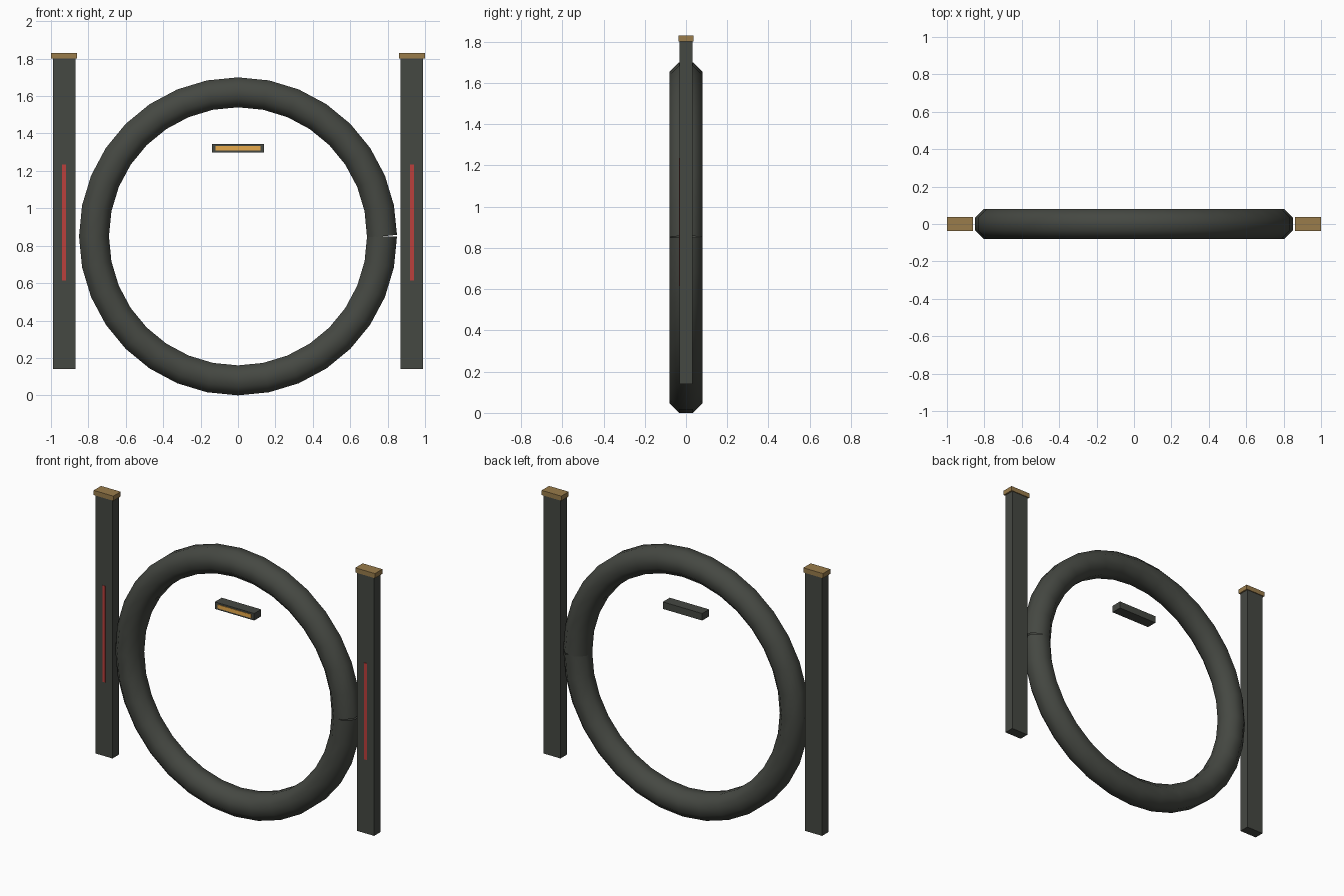
import bpy, bmesh, math

if "Cube" in bpy.data.objects:
    bpy.data.objects.remove(bpy.data.objects["Cube"])


def material(name, rgb):
    m = bpy.data.materials.new(name)
    m.diffuse_color = (*rgb, 1)
    m.use_nodes = True
    m.node_tree.nodes["Principled BSDF"].inputs["Base Color"].default_value = m.diffuse_color
    return m


DARK = material("dark_metal", (0.06, 0.065, 0.055))
BRONZE = material("bronze", (0.32, 0.2, 0.07))
RED = material("red_glow", (0.5, 0.05, 0.045))
AMBER = material("amber_glow", (0.8, 0.4, 0.07))


def box(name, center, size, mat):
    bpy.ops.mesh.primitive_cube_add(size=1, location=center)
    ob = bpy.context.object
    ob.name = name
    ob.scale = size
    bpy.ops.object.transform_apply(location=False, rotation=False, scale=True)
    ob.data.materials.append(mat)
    return ob


# Octagonal tube swept round a full turn, left split at the right-hand seam
SEGMENTS, SIDES = 32, 8
R, TUBE, HEIGHT = 0.77, 0.08, 0.85
bm = bmesh.new()
rings = []
for i in range(SEGMENTS + 1):
    a = 2 * math.pi * i / SEGMENTS
    ring = []
    for j in range(SIDES):
        b = 2 * math.pi * (j + 0.5) / SIDES
        d = TUBE / math.cos(math.pi / SIDES)
        r = R + d * math.cos(b)
        # the starting end is cut square to its first segment
        tilt = d * math.cos(b) * math.tan(math.pi / SEGMENTS) if i == 0 else 0
        ring.append(bm.verts.new((r * math.cos(a), d * math.sin(b),
                                  HEIGHT + r * math.sin(a) + tilt)))
    rings.append(ring)
for p, q in zip(rings, rings[1:]):
    for j in range(SIDES):
        k = (j + 1) % SIDES
        bm.faces.new((p[j], q[j], q[k], p[k]))
bmesh.ops.recalc_face_normals(bm, faces=bm.faces)
for f in bm.faces:
    f.smooth = True
mesh = bpy.data.meshes.new("ring")
bm.to_mesh(mesh)
bm.free()
mesh.materials.append(DARK)
bpy.context.collection.objects.link(bpy.data.objects.new("ring", mesh))

# Side posts with bronze caps and red light strips on the front
for side, s in (("left", -1), ("right", 1)):
    box(side + "_post", (s * 0.93, 0, 0.97), (0.12, 0.064, 1.66), DARK)
    box(side + "_post_cap", (s * 0.93, 0, 1.815), (0.14, 0.075, 0.03), BRONZE)
    box(side + "_light_strip", (s * 0.93, -0.032, 0.925), (0.02, 0.006, 0.62), RED)

# Floating sensor bar with amber front window
box("sensor_bar", (0, 0, 1.32), (0.28, 0.07, 0.045), DARK)
box("sensor_window", (0, -0.035, 1.32), (0.24, 0.006, 0.024), AMBER)
